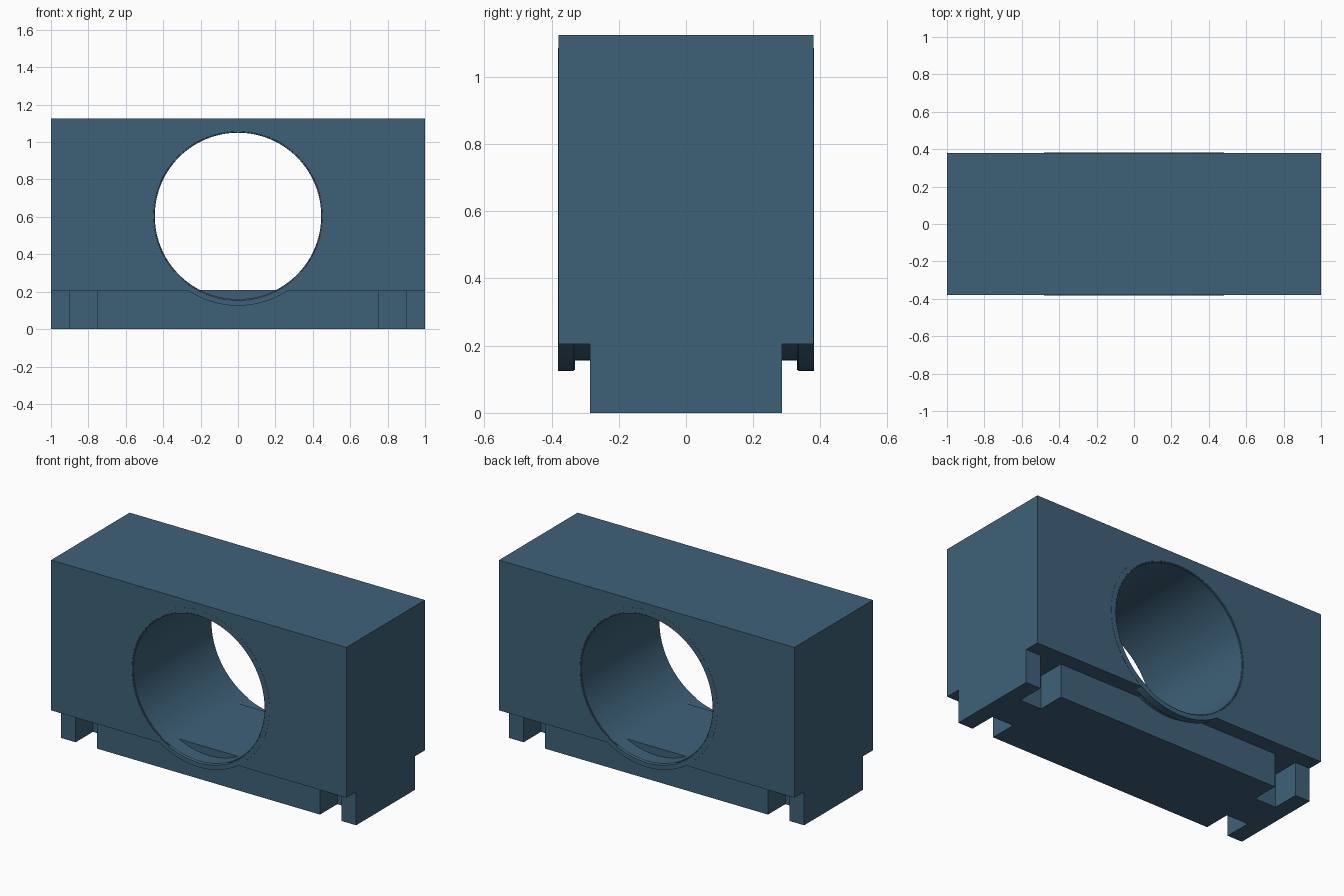
import bpy, bmesh, math

if "Cube" in bpy.data.objects:
    bpy.data.objects.remove(bpy.data.objects["Cube"])

HOLE_Z, HOLE_R, BOTTOM, TOP, HALF_Y = 0.605, 0.446, 0.205, 1.125, 0.38

blue = bpy.data.materials.new("slate blue")
blue.diffuse_color = (0.048, 0.12, 0.19, 1)
blue.use_nodes = True
blue.node_tree.nodes["Principled BSDF"].inputs["Base Color"].default_value = blue.diffuse_color


def finish(name, bm):
    bmesh.ops.recalc_face_normals(bm, faces=bm.faces[:])
    mesh = bpy.data.meshes.new(name)
    bm.to_mesh(mesh)
    bm.free()
    obj = bpy.data.objects.new(name, mesh)
    bpy.context.collection.objects.link(obj)
    mesh.materials.append(blue)
    bpy.ops.object.select_all(action='DESELECT')
    obj.select_set(True)
    bpy.context.view_layer.objects.active = obj
    bpy.ops.object.shade_smooth_by_angle(angle=math.radians(30))
    return obj


def extrude(name, points, offset):
    bm = bmesh.new()
    face = bm.faces.new([bm.verts.new(p) for p in points])
    out = bmesh.ops.extrude_face_region(bm, geom=[face])
    moved = [v for v in out["geom"] if isinstance(v, bmesh.types.BMVert)]
    bmesh.ops.translate(bm, verts=moved, vec=offset)
    return finish(name, bm)


# Main block, with the round bore opening through its underside
low = math.asin((BOTTOM - HOLE_Z) / HOLE_R)
n = 80
bore = []
for i in range(n + 1):
    a = (math.pi - low) + (2 * low - math.pi) * i / n
    bore.append((HOLE_R * math.cos(a), -HALF_Y, HOLE_Z + HOLE_R * math.sin(a)))
outline = [(1, -HALF_Y, BOTTOM), (1, -HALF_Y, TOP),
           (-1, -HALF_Y, TOP), (-1, -HALF_Y, BOTTOM)] + bore
extrude("block", outline, (0, 2 * HALF_Y, 0))

# Base plinth with a slot near each corner
corner = [(1, 0.285), (0.9, 0.285), (0.9, 0.118), (0.755, 0.118), (0.755, 0.285)]
half = corner + [(-x, y) for x, y in reversed(corner)]
plan = half + [(-x, -y) for x, y in half]
extrude("base", [(x, y, 0) for x, y in plan], (0, 0, 0.208))

# Bore liner: a thin sleeve with a flange flush with each face
right = [(0.449, 0.33), (0.476, 0.33), (0.48, 0.335), (0.48, 0.381), (0.452, 0.381), (0.445, 0.374)]
profile = right + [(r, -y) for r, y in reversed(right)]
bm = bmesh.new()
seg = 96
rings = []
for i in range(seg):
    a = 2 * math.pi * i / seg
    rings.append([bm.verts.new((r * math.cos(a), y, HOLE_Z + r * math.sin(a))) for r, y in profile])
for i in range(seg):
    p, q = rings[i], rings[(i + 1) % seg]
    for j in range(len(profile)):
        k = (j + 1) % len(profile)
        bm.faces.new((p[j], p[k], q[k], q[j]))
finish("bore_liner", bm)
